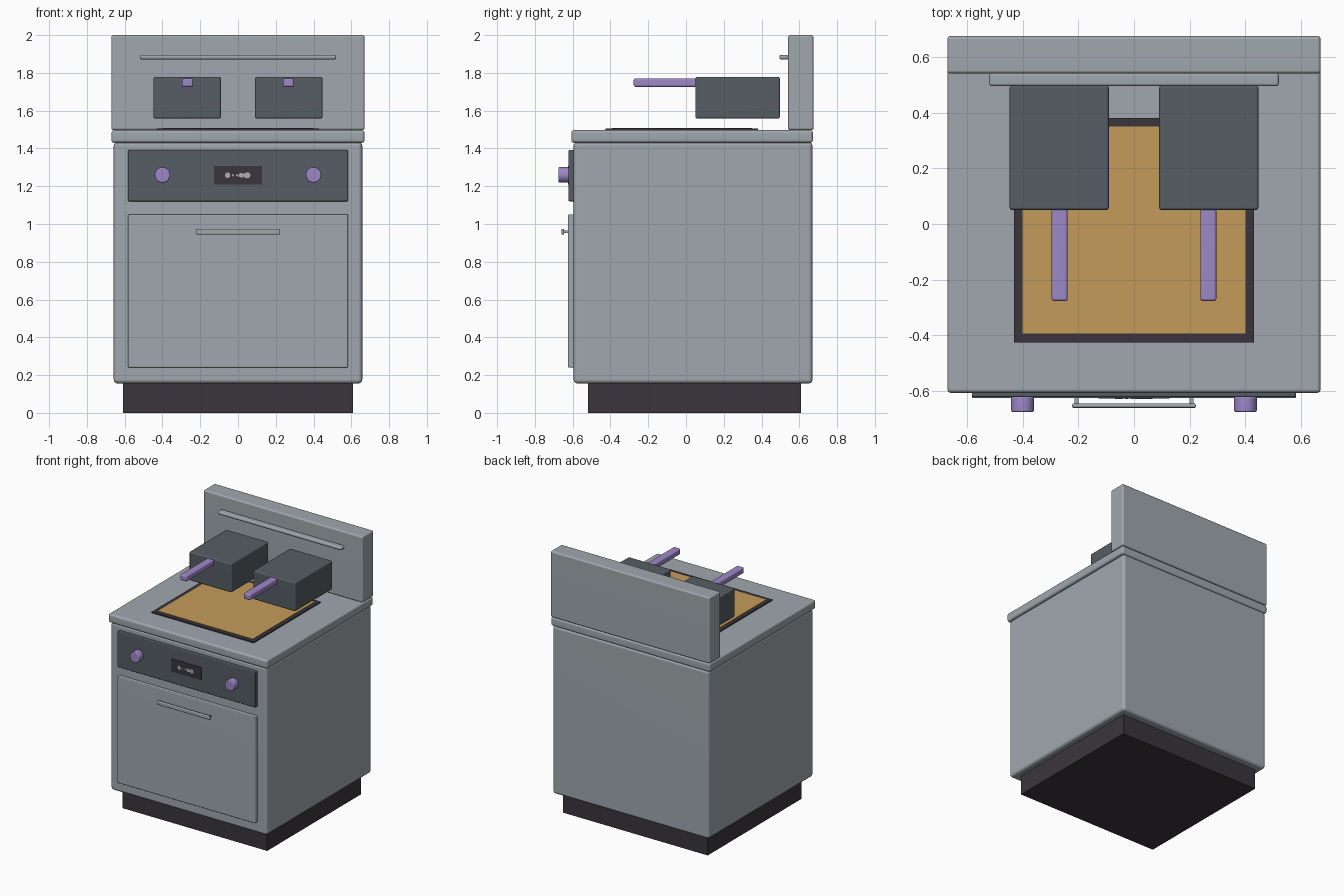
import bpy, bmesh, math
from mathutils import Matrix, Vector

cube = bpy.data.objects.get("Cube")
if cube:
    bpy.data.objects.remove(cube, do_unlink=True)


def material(name, r, g, b):
    m = bpy.data.materials.new(name)
    m.use_nodes = True
    m.diffuse_color = (r, g, b, 1)
    m.node_tree.nodes["Principled BSDF"].inputs["Base Color"].default_value = (r, g, b, 1)
    return m


steel = material("steel", 0.35, 0.39, 0.42)
slate = material("slate", 0.092, 0.11, 0.125)
black = material("black", 0.042, 0.036, 0.046)
purple = material("purple", 0.34, 0.245, 0.58)
oil = material("golden oil", 0.56, 0.33, 0.10)
light = material("pale indicator", 0.42, 0.42, 0.42)


def finish(name, bm, mat, bevel):
    """Bevel the sharp edges, shade smoothly and keep flat faces flat."""
    if bevel:
        edges = [e for e in bm.edges if e.calc_face_angle(0) > 1]
        bmesh.ops.bevel(bm, geom=edges, offset=bevel, segments=3,
                        profile=0.5, affect='EDGES', clamp_overlap=True)
    mesh = bpy.data.meshes.new(name)
    bm.to_mesh(mesh)
    bm.free()
    mesh.materials.append(mat)
    ob = bpy.data.objects.new(name, mesh)
    bpy.context.collection.objects.link(ob)
    bpy.ops.object.select_all(action='DESELECT')
    ob.select_set(True)
    bpy.context.view_layer.objects.active = ob
    if bevel or len(mesh.polygons) > 6:
        bpy.ops.object.shade_smooth_by_angle(angle=math.radians(40))
        wn = ob.modifiers.new("flat faces", 'WEIGHTED_NORMAL')
        wn.keep_sharp = True
    return ob


def box(name, x, y, z, mat, bevel=0.0):
    """Box from (low, high) ranges on each axis."""
    lo, hi = Vector((x[0], y[0], z[0])), Vector((x[1], y[1], z[1]))
    bm = bmesh.new()
    bmesh.ops.create_cube(bm, size=1, matrix=Matrix.Translation((lo + hi) / 2)
                          @ Matrix.Diagonal((*(hi - lo), 1)))
    return finish(name, bm, mat, bevel)


def disc(name, x, y, z, rx, rz, mat, bevel=0.0, sides=32):
    """Cylinder along y, optionally oval."""
    bm = bmesh.new()
    place = (Matrix.Translation((x, sum(y) / 2, z)) @ Matrix.Diagonal((rx, 1, rz, 1))
             @ Matrix.Rotation(math.pi / 2, 4, 'X'))
    bmesh.ops.create_cone(bm, cap_ends=True, segments=sides, radius1=1, radius2=1,
                          depth=y[1] - y[0], matrix=place)
    return finish(name, bm, mat, bevel)


def wide(half):
    return (-half, half)


# Cabinet
box("plinth", wide(0.61), (-0.52, 0.61), (0, 0.17), black)
box("cabinet", wide(0.658), (-0.595, 0.67), (0.155, 1.435), steel, 0.022)
box("worktop", wide(0.67), (-0.607, 0.672), (1.43, 1.497), steel, 0.015)
box("backsplash", wide(0.67), (0.54, 0.675), (1.497, 2.0), steel, 0.012)
box("basket_rail", wide(0.52), (0.495, 0.542), (1.871, 1.896), steel, 0.01)

# Oil well
box("well_rim", wide(0.43), (-0.425, 0.38), (1.49, 1.505), black)
box("oil_surface", wide(0.4), (-0.393, 0.35), (1.5, 1.508), oil)

# Front: door and handle
box("door", wide(0.582), (-0.625, -0.59), (0.24, 1.05), steel, 0.006)
box("door_handle", wide(0.223), (-0.66, -0.645), (0.944, 0.974), steel, 0.006)

# Front: control panel and display
box("control_panel", wide(0.582), (-0.622, -0.59), (1.12, 1.392), slate, 0.006)
box("display", wide(0.127), (-0.626, -0.62), (1.21, 1.307), black)
for i, (x, rx, rz) in enumerate([(-0.055, 0.014, 0.015), (-0.027, 0.005, 0.006),
                                 (-0.006, 0.005, 0.006), (0.018, 0.016, 0.012),
                                 (0.048, 0.018, 0.016)]):
    disc(f"indicator_{i + 1}", x, (-0.628, -0.625), 1.258, rx, rz, light, sides=16)

# Mirrored parts: knobs, handle posts, baskets and their grips
for side, s in (("left", 1), ("right", -1)):
    def span(a, b):
        return tuple(sorted((s * a, s * b)))
    disc(f"{side}_knob", s * 0.4, (-0.675, -0.62), 1.26, 0.041, 0.041, purple, 0.006)
    box(f"{side}_handle_post", span(0.2, 0.214), (-0.648, -0.62), (0.953, 0.965), steel)
    box(f"{side}_basket", span(0.09, 0.447), (0.05, 0.497), (1.558, 1.778), slate, 0.01)
    box(f"{side}_basket_grip", span(0.238, 0.296), (-0.277, 0.055),
        (1.726, 1.771), purple, 0.01)
